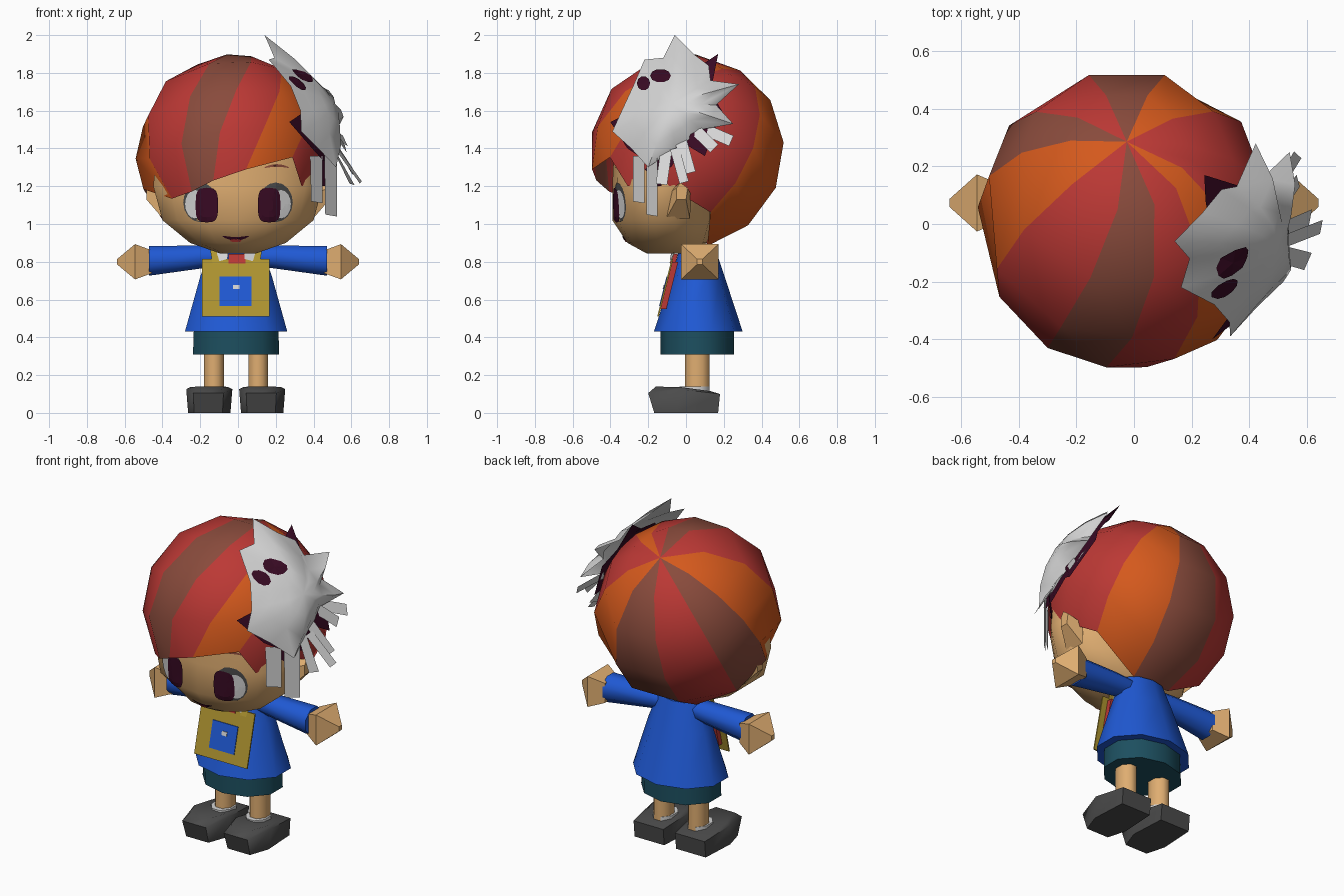
import bpy, bmesh, math
from mathutils import Vector
from mathutils.bvhtree import BVHTree

if "Cube" in bpy.data.objects:
    bpy.data.objects.remove(bpy.data.objects["Cube"])

COLOURS = {
    "red": (.50, .04, .035), "orange": (.66, .10, .012), "brown": (.25, .07, .045),
    "skin": (.74, .42, .165), "blue": (.014, .10, .66), "teal": (.012, .078, .115),
    "dark_grey": (.07, .07, .07), "mustard": (.43, .30, .03),
    "pale_grey": (.66, .66, .66), "maroon": (.04, .003, .017)}
MAT = {}
for key, rgb in COLOURS.items():
    MAT[key] = bpy.data.materials.new(key)
    MAT[key].diffuse_color = (*rgb, 1)


def make(name, verts, faces, mats, index=None, smooth=0, recalc=True):
    """Mesh object from points and faces, with an optional material per face."""
    me = bpy.data.meshes.new(name)
    me.from_pydata([tuple(v) for v in verts], [], faces)
    for m in mats.split():
        me.materials.append(MAT[m])
    if index:
        me.polygons.foreach_set("material_index", index)
    if recalc:
        bm = bmesh.new()
        bm.from_mesh(me)
        bmesh.ops.recalc_face_normals(bm, faces=bm.faces)
        bm.to_mesh(me)
        bm.free()
    ob = bpy.data.objects.new(name, me)
    bpy.context.collection.objects.link(ob)
    if smooth:
        bpy.ops.object.select_all(action='DESELECT')
        ob.select_set(True)
        bpy.context.view_layer.objects.active = ob
        bpy.ops.object.shade_smooth_by_angle(angle=math.radians(smooth))
    return ob


def loft(name, rings, mat, smooth=65):
    """Closed skin over rings of equal point count."""
    n = len(rings[0])
    faces = [(r * n + i, r * n + (i + 1) % n, (r + 1) * n + (i + 1) % n, (r + 1) * n + i)
             for r in range(len(rings) - 1) for i in range(n)]
    faces += [tuple(range(n)), tuple(range((len(rings) - 1) * n, len(rings) * n))]
    return make(name, [p for r in rings for p in r], faces, mat, smooth=smooth)


def oval(n, c, ra, rb, axis="z"):
    """Ring of n points around c, flat in z or in x."""
    out = []
    for i in range(n):
        t = 2 * math.pi * (i + .5) / n
        a, b = ra * math.cos(t), rb * math.sin(t)
        out.append((c[0] + a, c[1] + b, c[2]) if axis == "z" else (c[0], c[1] + a, c[2] + b))
    return out


# Head
head = loft("head", [oval(14, (0, cy, z), rx, ry) for z, rx, ry, cy in (
    (.845, .10, .12, -.09), (.90, .26, .21, -.10), (1.02, .41, .27, -.12),
    (1.20, .46, .27, -.12), (1.42, .44, .26, -.12))], "skin", 60)

# Striped cap: wedges around a pole tilted to the back, with an uneven brim
CEN = Vector((-.025, 0, 1.39))
W, U, V = Vector((0, .56, .83)), Vector((0, -.83, .56)), Vector((1, 0, 0))
MERIDIANS = [(-162, 132, "red"), (-126, 119, "brown"), (-98, 113, "orange"), (-64, 138, "red"),
             (-28, 143, "brown"), (0, 141, "red"), (26, 135, "orange"), (52, 120, "red"),
             (72, 130, "red"), (94, 114, "red"), (126, 112, "orange"), (162, 132, "brown")]
ROWS = 5
verts, faces, index = [CEN + W * .51], [], []
for phi, end, _ in MERIDIANS:
    back = max(0, -math.cos(math.radians(phi))) ** .5
    for r in range(1, ROWS + 1):
        th = end * r / ROWS
        lean = 17 * max(0, math.cos(math.radians(phi))) * (th - 90) / 45
        p, t = math.radians(phi - lean), math.radians(th)
        rad = .511 + .03 * back * math.sin(t)
        verts.append(CEN + rad * (W * math.cos(t) + (U * math.cos(p) + V * math.sin(p)) * math.sin(t)))
names = ["red", "orange", "brown"]
# each colour belongs to the wedge that starts at the meridian
for k in range(len(MERIDIANS)):
    a, b = 1 + k * ROWS, 1 + (k + 1) % len(MERIDIANS) * ROWS
    wedge = [(0, a, b)] + [(a + r, a + r + 1, b + r + 1, b + r) for r in range(ROWS - 1)]
    faces += wedge
    index += [names.index(MERIDIANS[k][2])] * len(wedge)
make("cap", verts, faces, "red orange brown", index, smooth=60)

# Painted face: thin plates laid on the head
bvh = BVHTree.FromObject(head, bpy.context.evaluated_depsgraph_get())


def decal(name, cx, cz, rx, rz, mat, off=.006, power=1.0, bend=0.0):
    n, pts = 16, []
    for s in (0, .35, .7, 1):
        for i in range(n if s else 1):
            t = 2 * math.pi * i / n
            c, d = math.cos(t), math.sin(t)
            x = cx + s * rx * math.copysign(abs(c) ** power, c)
            z = cz + s * rz * math.copysign(abs(d) ** power, d) + bend * ((x - cx) / rx) ** 2
            hit = bvh.ray_cast(Vector((x, -2, z)), Vector((0, 1, 0)))[0]
            pts.append((x, (hit.y if hit else -.3) - off, z))
    fs = [(0, 1 + i, 1 + (i + 1) % n) for i in range(n)]
    fs += [(1 + r * n + i, 1 + (r + 1) * n + i, 1 + (r + 1) * n + (i + 1) % n, 1 + r * n + (i + 1) % n)
           for r in range(2) for i in range(n)]
    make(name, pts, fs, mat, recalc=False)


for s, side in ((-1, "left"), (1, "right")):
    decal(side + "_eye_outline", s * .20, 1.115, .09, .105, "dark_grey", .004)
    decal(side + "_eye_white", s * .228, 1.105, .052, .075, "pale_grey", .007)
    decal(side + "_iris", s * .165, 1.10, .06, .092, "maroon", .010, .6)
    decal(side + "_brow", s * .205, 1.31, .065, .007, "brown", .006, 1, -.012)
decal("mouth", -.012, .922, .07, .009, "maroon", .007, 1, .014)
decal("lip", -.012, .912, .03, .008, "red", .007)

# Coat, shorts and neck
COAT = ((.43, .285, .235, .065), (.72, .20, .14, .065), (.885, .14, .09, .06))
loft("coat", [oval(10, (-.01, cy, z), rx, ry) for z, rx, ry, cy in COAT], "blue")
loft("shorts", [oval(10, (-.01, .06, z), rx, ry) for z, rx, ry in
                ((.31, .24, .195), (.45, .235, .195))], "teal")
loft("neck", [oval(8, (0, .03, z), .07, .06) for z in (.85, .93)], "skin")

# Arms, hands, ears, legs, shoes and socks, once for each side
for s, side in ((-1, "left"), (1, "right")):
    loft(side + "_sleeve", [oval(8, (s * x, .06, z), ry, rz, "x") for x, ry, rz, z in (
        (.08, .06, .055, .83), (.20, .07, .066, .825), (.47, .085, .085, .805))], "blue")
    loft(side + "_hand", [oval(4, (s * x, .073, .80), ry, rz, "x") for x, ry, rz in (
        (.455, .085, .085), (.545, .14, .132), (.64, .02, .02))], "skin", 20)
    loft(side + "_ear", [
        [(s * .39, y, z) for y, z in ((-.11, 1.02), (-.1, 1.16), (-.05, 1.2), (.03, 1.15), (.02, 1.03))],
        [(s * .485, y, z) for y, z in ((-.05, 1.13), (-.05, 1.19), (-.03, 1.22), (.01, 1.19), (.0, 1.13))]],
        "skin", 20)
    cx = -.01 + s * .117
    loft(side + "_leg", [oval(8, (cx, .06, z), .057, .07) for z in (.11, .33)], "skin")
    fx = -.012 + s * .14
    sole = [(-.10, .17), (-.112, -.05), (-.08, -.168), (.07, -.168), (.112, -.05), (.10, .17)]
    top = [(-.10, .18, .10), (-.122, -.03, .125), (-.085, -.20, .105), (.075, -.20, .105),
           (.122, -.03, .125), (.10, .18, .10)]
    ridge = [(-.07, .13, .115), (-.10, -.03, .137), (-.065, -.16, .139), (.06, -.16, .139),
             (.10, -.03, .137), (.07, .13, .115)]
    loft(side + "_shoe", [[(fx + x, y, 0) for x, y in sole],
                          [(fx + x, y, z) for x, y, z in top],
                          [(fx + x, y, z) for x, y, z in ridge]], "dark_grey")
    loft(side + "_sock", [oval(8, (cx, .045, z), .068, .085) for z in (.11, .14)], "pale_grey")


# Chest bag: thin tilted slab with inset panel, backing, straps and collar
def slab(name, x0, x1, z0, z1, mat, front, thick):
    def y(z):
        return -.152 + (z - .51) * .25 - front
    loft(name, [[(x, y(z) + d, z) for x, z in ((x0, z0), (x1, z0), (x1, z1), (x0, z1))]
                for d in (0, thick)], mat, 10)


slab("bag", -.19, .167, .51, .815, "mustard", 0, .008)
slab("bag_back", -.15, .13, .55, .80, "red", -.008, .03)
slab("bag_panel", -.098, .072, .567, .722, "blue", .004, .004)
slab("bag_button", -.026, .008, .655, .678, "pale_grey", .008, .004)
slab("neck_scarf", -.05, .04, .79, .84, "red", .004, .03)
for s, side in ((-1, "left"), (1, "right")):
    make(side + "_collar", [(s * a - .01, y, z) for a, y, z in (
        (.04, -.07, .885), (.11, -.045, .88), (.10, -.08, .80), (.045, -.085, .815))],
        [(0, 1, 2, 3)], "pale_grey")
    make(side + "_strap", [(s * a - .01, y, z) for a, y, z in (
        (.115, -.05, .89), (.14, -.05, .88), (.125, -.088, .79), (.085, -.088, .79))],
        [(0, 1, 2, 3)], "mustard")


# Ragged rosette on the side of the cap: domed sheets on a slanted plane
def on_plane(y, z, h, clear=.53):
    b = (z - 1.39 - .52 * h) / .85
    p = Vector((-.03 + .85 * h - .52 * b + .36 * (y + .03), y, z))
    need = clear ** 2 - y * y - (z - CEN.z) ** 2   # keep it outside the cap
    if need > 0:
        p.x = max(p.x, CEN.x + math.sqrt(need))
    return p


def sheet(name, pts, mat, rim, mid, clear, centre=(-.08, 1.64)):
    n = len(pts)
    vs = [on_plane(y, z, rim, clear) for y, z in pts]
    for k in (.66, .33):
        vs += [on_plane(centre[0] + (y - centre[0]) * k, centre[1] + (z - centre[1]) * k,
                        mid + (rim - mid) * k * k, clear) for y, z in pts]
    vs.append(on_plane(*centre, mid, clear))
    fs = [(r * n + i, r * n + (i + 1) % n, (r + 1) * n + (i + 1) % n, (r + 1) * n + i)
          for r in range(2) for i in range(n)]
    fs += [(2 * n + i, 2 * n + (i + 1) % n, 3 * n) for i in range(n)]
    return make(name, vs, fs, mat, smooth=60)


rosette = sheet("rosette_sheet", [
    (-.06, 2.0), (.04, 1.9), (.12, 1.84), (.13, 1.76), (.28, 1.74), (.16, 1.63),
    (.25, 1.53), (.08, 1.5), (.02, 1.45), (-.06, 1.4), (-.2, 1.3), (-.29, 1.40),
    (-.39, 1.49), (-.34, 1.6), (-.28, 1.73), (-.22, 1.87), (-.12, 1.88)], "pale_grey", .475, .60, .535)
sheet("rosette_backing", [
    (.17, 1.9), (.13, 1.7), (.19, 1.6), (.10, 1.36), (.0, 1.42), (-.08, 1.3),
    (-.22, 1.34), (-.31, 1.40), (-.40, 1.54), (-.28, 1.6), (-.1, 1.8), (.08, 1.84)],
    "maroon", .44, .52, .52)
rosette_bvh = BVHTree.FromObject(rosette, bpy.context.evaluated_depsgraph_get())


# Dark spots laid on the rosette
def spot(name, cy, cz, ry, rz):
    vs = []
    for i in range(11):
        k, t = (0 if i == 10 else 1), i * math.pi / 5
        y, z = cy + k * ry * math.cos(t), cz + k * rz * math.sin(t)
        hit = rosette_bvh.ray_cast(Vector((2, y, z)), Vector((-1, 0, 0)))[0]
        vs.append((hit.x + .01 if hit else .3, y, z))
    make(name, vs, [(i, (i + 1) % 10, 10) for i in range(10)], "maroon")


spot("upper_spot", -.135, 1.785, .055, .036)
spot("front_spot", -.225, 1.745, .035, .038)

# Loose ribbons: slanted ones on the plane, hanging ones upright
for i, (y0, z0, y1, z1, w) in enumerate((
        (.10, 1.50, .24, 1.44, .03), (.03, 1.52, .15, 1.40, .03), (-.03, 1.45, .02, 1.27, .032),
        (-.10, 1.42, -.13, 1.21, .03), (-.06, 1.40, -.01, 1.22, .025))):
    d = Vector((z1 - z0, y0 - y1)).normalized() * w
    quad = [(y0 - d.x, z0 - d.y), (y1 - d.x, z1 - d.y), (y1 + d.x, z1 + d.y), (y0 + d.x, z0 + d.y)]
    make(f"slanted_ribbon_{i}", [on_plane(y, z, .455 + .008 * i) for y, z in quad], [(0, 1, 2, 3)], "pale_grey")
for i, (x, y, z0, z1) in enumerate(((.415, -.25, 1.11, 1.36), (.49, -.18, 1.04, 1.40))):
    make(f"hanging_ribbon_{i}", [(x - .033, y - .03, z1), (x + .033, y + .03, z1),
                                 (x + .033, y + .03, z0), (x - .028, y - .03, z0 + .01)],
         [(0, 1, 2, 3)], "pale_grey")
make("hanging_lock", [(.36, -.27, 1.45), (.50, -.15, 1.45), (.49, -.13, 1.2), (.38, -.25, 1.2)],
     [(0, 1, 2, 3)], "maroon")

for m in bpy.data.materials:
    if m.users and not m.is_grease_pencil:
        m.use_nodes = True
        m.node_tree.nodes["Principled BSDF"].inputs["Base Color"].default_value = m.diffuse_color
